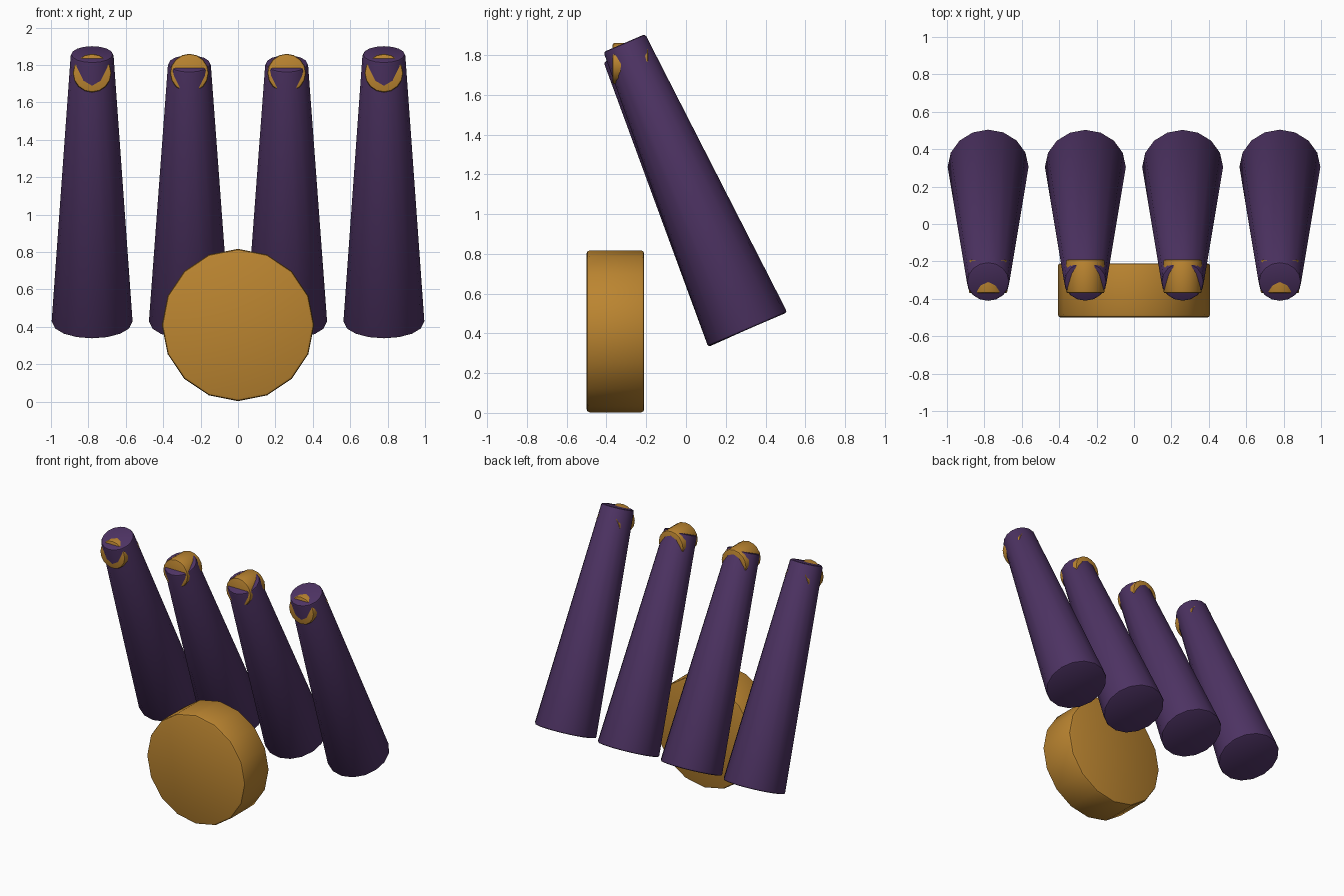
import bpy, math
from mathutils import Vector

if "Cube" in bpy.data.objects:
    bpy.data.objects.remove(bpy.data.objects["Cube"])

def material(name, color):
    m = bpy.data.materials.new(name)
    m.diffuse_color = color
    m.use_nodes = True
    m.node_tree.nodes["Principled BSDF"].inputs["Base Color"].default_value = m.diffuse_color
    return m

purple = material("purple", (0.075, 0.033, 0.125, 1))
amber = material("amber", (0.50, 0.235, 0.03, 1))

def tapered(name, start, end, r1, r2, mat, bevel):
    """16-sided bevelled cylinder or cone between two points."""
    a, b = Vector(start), Vector(end)
    d = b - a
    bpy.ops.mesh.primitive_cone_add(vertices=16, radius1=r1, radius2=r2, depth=d.length,
                                    location=(a + b) / 2,
                                    rotation=(math.atan2(-d.y, d.z), 0, 0))
    o = bpy.context.object
    o.name = name
    o.data.materials.append(mat)
    bev = o.modifiers.new("bevel", 'BEVEL')
    bev.width = bevel
    bev.segments = 2
    bev.limit_method = 'ANGLE'
    bev.angle_limit = math.radians(40)
    bpy.ops.object.modifier_apply(modifier=bev.name)
    bpy.ops.object.shade_smooth_by_angle(angle=math.radians(35))
    return o

# Four leaning fingers, inner pair slightly shorter, each with a small round tip
for x, top_z, label in ((-0.78, 1.86, "outer_left"), (-0.26, 1.81, "inner_left"),
                        (0.26, 1.81, "inner_right"), (0.78, 1.86, "outer_right")):
    tapered("finger_" + label, (x, 0.31, 0.42), (x, -0.31, top_z), 0.217, 0.114, purple, 0.012)
    tapered("tip_disc_" + label, (x, -0.19, 1.757), (x, -0.37, 1.757), 0.103, 0.103, amber, 0.01)

# Large round disc in front
tapered("palm_disc", (0, -0.21, 0.41), (0, -0.50, 0.41), 0.407, 0.407, amber, 0.015)
